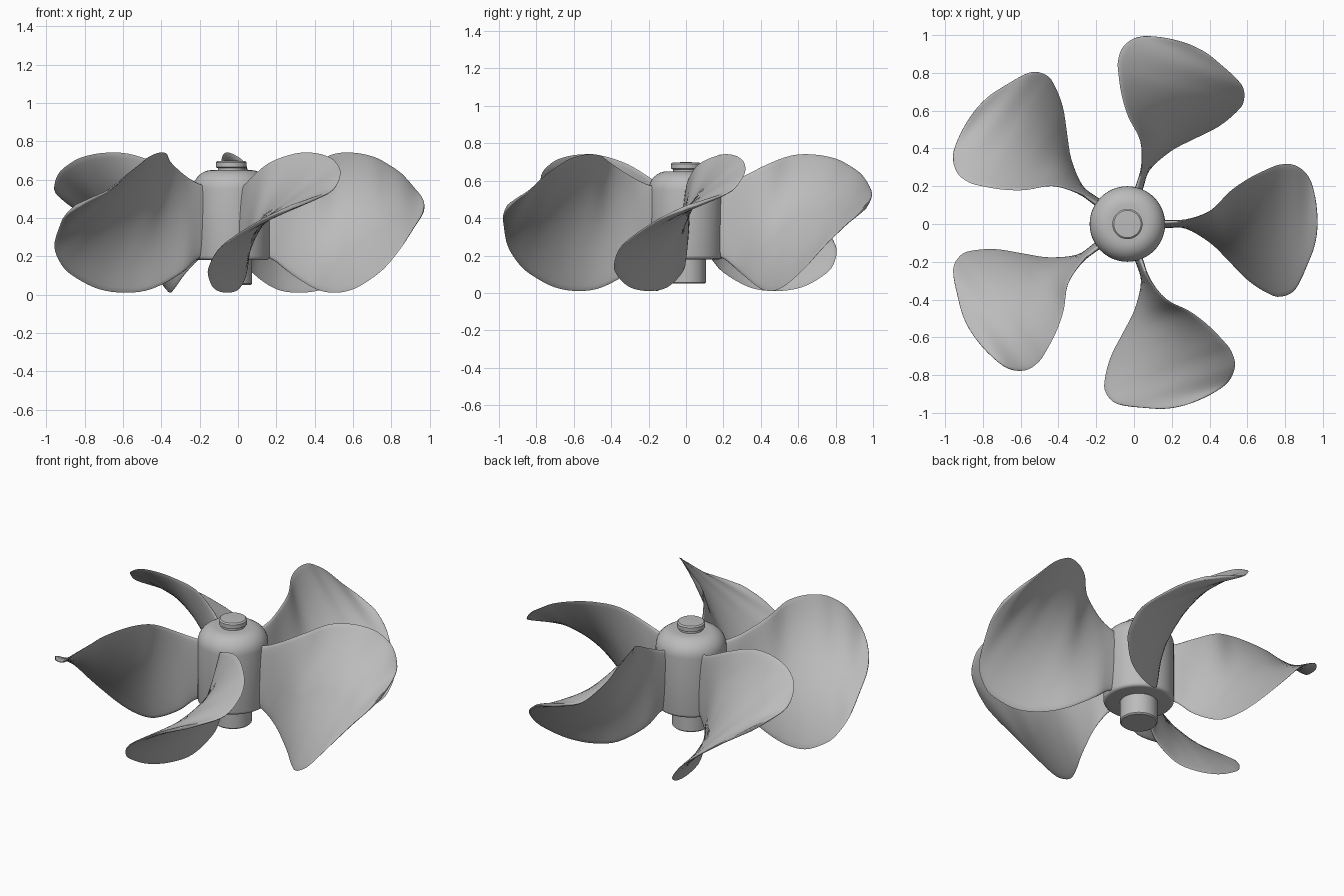
import bpy, bmesh, math
from mathutils import Matrix, Vector

cube = bpy.data.objects.get("Cube")
if cube:
    bpy.data.objects.remove(cube, do_unlink=True)

metal = bpy.data.materials.new("grey_metal")
metal.use_nodes = True
GREY = (0.5, 0.5, 0.5, 1)
metal.diffuse_color = GREY
metal.node_tree.nodes["Principled BSDF"].inputs["Base Color"].default_value = GREY

AXIS_X = -0.035
BLADES = 5


def finish(bm, name, angle):
    bmesh.ops.remove_doubles(bm, verts=bm.verts, dist=0.0005)
    bmesh.ops.recalc_face_normals(bm, faces=bm.faces)
    mesh = bpy.data.meshes.new(name)
    bm.to_mesh(mesh)
    bm.free()
    obj = bpy.data.objects.new(name, mesh)
    bpy.context.collection.objects.link(obj)
    mesh.materials.append(metal)
    bpy.ops.object.select_all(action="DESELECT")
    obj.select_set(True)
    bpy.context.view_layer.objects.active = obj
    bpy.ops.object.shade_smooth_by_angle(angle=math.radians(angle))
    return obj


def lathe(name, profile):
    """Spin a (radius, height) profile around the shaft axis."""
    bm = bmesh.new()
    verts = [bm.verts.new((r, 0, z)) for r, z in profile]
    edges = [bm.edges.new(pair) for pair in zip(verts, verts[1:])]
    bmesh.ops.spin(bm, geom=verts + edges, cent=(0, 0, 0), axis=(0, 0, 1),
                   angle=math.tau, steps=48)
    finish(bm, name, 35).location.x = AXIS_X


def arc(cx, cz, r, start, end, steps=8):
    return [(cx + r * math.cos(a), cz + r * math.sin(a)) for a in
            (math.radians(start + (end - start) * i / steps) for i in range(steps + 1))]


# Hub, with rounded shoulder, and its two shaft stubs
lathe("hub", [(0, 0.18)] + arc(0.18, 0.2, 0.02, -90, 0, 4)
      + arc(0.1, 0.55, 0.1, 0, 90) + [(0, 0.65)])
lathe("lower_shaft", [(0, 0.05), (0.1, 0.05), (0.107, 0.057), (0.107, 0.2), (0, 0.2)])
lathe("top_cap", [(0, 0.64), (0.07, 0.64), (0.07, 0.66), (0.08, 0.665),
                  (0.08, 0.69), (0.072, 0.697), (0, 0.7)])

# Blade stations: distance out, low edge (y, z), high edge (y, z)
STATIONS = [
    (0.14, -0.01, 0.21, 0.01, 0.56),
    (0.22, -0.01, 0.18, 0.01, 0.58),
    (0.31, -0.02, 0.11, 0.02, 0.62),
    (0.44, -0.10, 0.03, 0.07, 0.69),
    (0.54, -0.20, 0.01, 0.17, 0.735),
    (0.64, -0.30, 0.03, 0.24, 0.74),
    (0.74, -0.365, 0.09, 0.29, 0.72),
    (0.81, -0.385, 0.15, 0.315, 0.685),
    (0.89, -0.345, 0.25, 0.31, 0.63),
    (0.96, -0.20, 0.36, 0.25, 0.55),
    (0.995, -0.10, 0.415, 0.14, 0.505),
    (1.007, 0.01, 0.46, 0.01, 0.46),
]


def swap(s):
    return (s[0], s[3], s[4], s[1], s[2])


def smooth_stations(steps=4):
    """Catmull-Rom through the stations; the edges cross over at the tip."""
    pts = [STATIONS[0]] + STATIONS + [swap(STATIONS[-2])]
    for i in range(1, len(pts) - 2):
        for k in range(steps):
            t = k / steps
            yield [0.5 * (2 * b + (c - a) * t + (2 * a - 5 * b + 4 * c - d) * t * t
                          + (3 * b - a - 3 * c + d) * t ** 3)
                   for a, b, c, d in zip(*pts[i - 1:i + 3])]
    yield STATIONS[-1]


def make_blade(index, around=32):
    bm = bmesh.new()
    rings = []
    for x, y0, z0, y1, z1 in smooth_stations():
        low, high = Vector((x, y0, z0)), Vector((x, y1, z1))
        mid, half = (low + high) / 2, (high - low) / 2
        normal = Vector((0, -half.z, half.y)).normalized()
        thick = min(0.011 + 0.05 * max(0, 0.35 - x), half.length * 0.5)
        ring = []
        for j in range(around):
            a = math.tau * j / around
            side = math.copysign(abs(math.sin(a)) ** 0.7, math.sin(a))
            ring.append(bm.verts.new(mid + half * math.cos(a) + normal * thick * side))
        rings.append(ring)
    for r0, r1 in zip(rings, rings[1:]):
        for j in range(around):
            k = (j + 1) % around
            bm.faces.new((r0[j], r0[k], r1[k], r1[j]))
    bm.faces.new(rings[0])
    turn = Matrix.Rotation(math.tau * index / BLADES, 4, "Z")
    bmesh.ops.transform(bm, matrix=turn, verts=bm.verts)
    finish(bm, f"blade_{index + 1}", 80).location.x = AXIS_X


for n in range(BLADES):
    make_blade(n)
